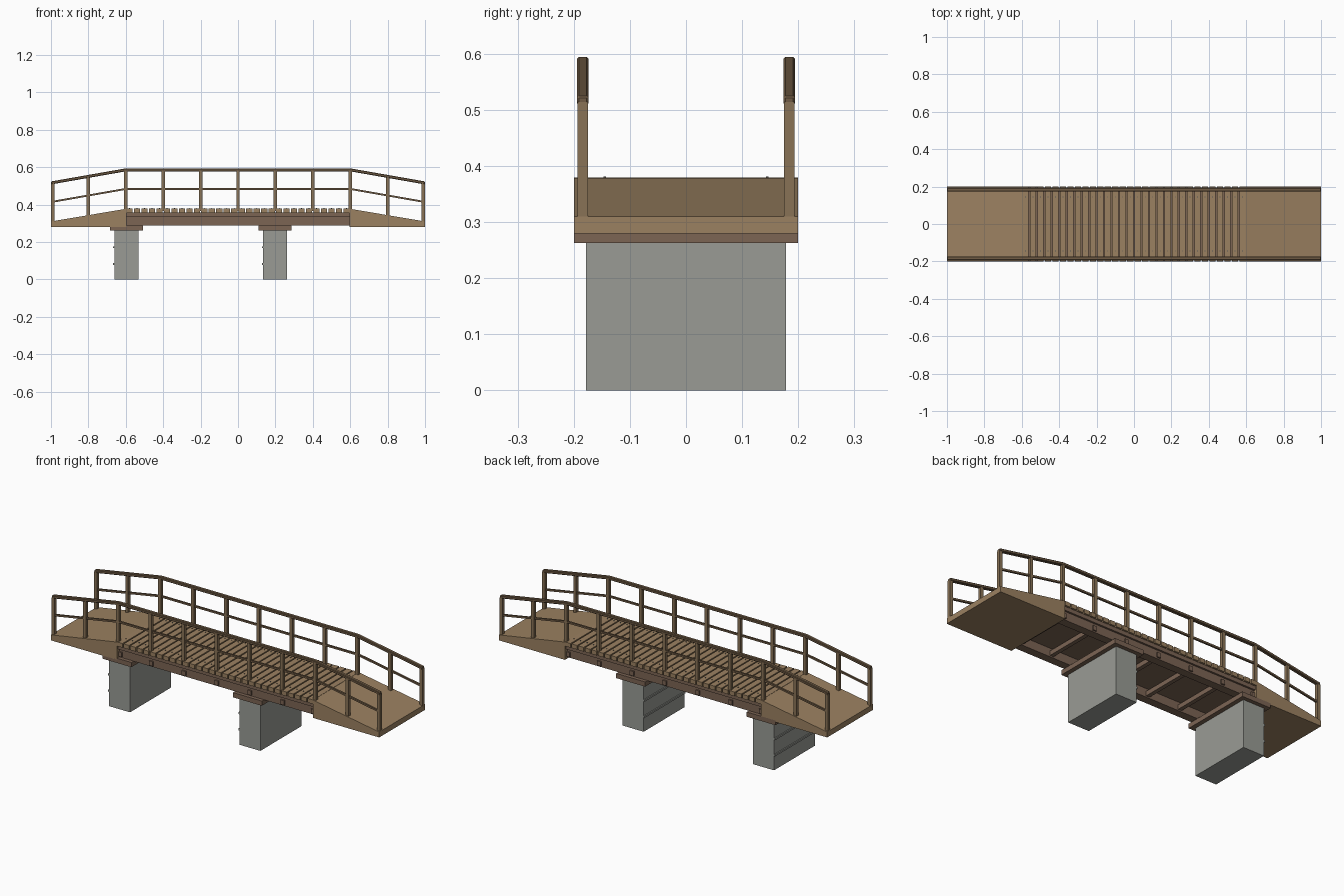
import bpy, bmesh, math
from mathutils import Vector

if "Cube" in bpy.data.objects:
    bpy.data.objects.remove(bpy.data.objects["Cube"])


def material(name, rgb):
    m = bpy.data.materials.new(name)
    m.diffuse_color = (*rgb, 1)
    m.use_nodes = True
    m.node_tree.nodes["Principled BSDF"].inputs["Base Color"].default_value = m.diffuse_color
    return m


WOOD = material("tan wood", (0.33, 0.22, 0.12))
POST = material("post wood", (0.25, 0.17, 0.093))
RAIL = material("dark rail wood", (0.16, 0.105, 0.058))
BEAM = material("brown beam wood", (0.20, 0.128, 0.088))
STONE = material("grey concrete", (0.32, 0.33, 0.30))
STEEL = material("dark steel", (0.10, 0.10, 0.095))


def make(name, bm, mat):
    bmesh.ops.recalc_face_normals(bm, faces=bm.faces)
    me = bpy.data.meshes.new(name)
    bm.to_mesh(me)
    bm.free()
    me.materials.append(mat)
    ob = bpy.data.objects.new(name, me)
    bpy.context.collection.objects.link(ob)
    return ob


def add_box(bm, x0, x1, y0, y1, z0, z1):
    vs = bmesh.ops.create_cube(bm, size=1)["verts"]
    for v in vs:
        v.co = Vector((x1 if v.co.x > 0 else x0,
                       y1 if v.co.y > 0 else y0,
                       z1 if v.co.z > 0 else z0))


def prism(bm, profile, y0, y1):
    """Extrude an x-z outline along y."""
    f = bm.faces.new([bm.verts.new((x, y0, z)) for x, z in profile])
    r = bmesh.ops.extrude_face_region(bm, geom=[f])
    for v in r["geom"]:
        if isinstance(v, bmesh.types.BMVert):
            v.co.y = y1


def rail_drop(x):
    """Fall of the hand rail and ramp beyond the level span."""
    return max(0, abs(x) - 0.6) / 0.4 * 0.07


# Sloped end ramps
for side, label in ((-1, "left"), (1, "right")):
    bm = bmesh.new()
    prism(bm, [(side * 1.0, 0.28), (side * 0.597, 0.28),
               (side * 0.597, 0.378), (side * 1.0, 0.31)], -0.2, 0.2)
    make(label + "_ramp", bm, WOOD)

# Deck planks and their nails
planks, nails = bmesh.new(), bmesh.new()
for i in range(30):
    x = -0.58 + i * 0.04
    add_box(planks, x - 0.0165, x + 0.0165, -0.2, 0.2, 0.356, 0.379)
    for y in (-0.145, 0.145):
        add_box(nails, x - 0.002, x + 0.002, y - 0.002, y + 0.002, 0.375, 0.3815)
make("deck_planks", planks, WOOD)
make("plank_nails", nails, STEEL)

# Board layer below the planks
bm = bmesh.new()
add_box(bm, -0.6, 0.6, -0.19, 0.19, 0.335, 0.357)
make("deck_base", bm, BEAM)

# Lengthwise stringers
bm = bmesh.new()
for s in (-1, 1):
    ys = sorted((s * 0.135, s * 0.18))
    add_box(bm, -0.6, 0.6, *ys, 0.288, 0.336)
make("stringers", bm, BEAM)

# Cross joists poking out past the stringers
bm = bmesh.new()
for i in range(7):
    x = max(-0.588, min(0.588, -0.6 + i * 0.2))
    add_box(bm, x - 0.011, x + 0.011, -0.188, 0.188, 0.295, 0.32)
make("cross_joists", bm, BEAM)

# Piers, caps and the bars on their left faces
piers, caps, bars = bmesh.new(), bmesh.new(), bmesh.new()
for x in (-0.597, 0.197):
    add_box(piers, x - 0.064, x + 0.064, -0.178, 0.178, 0, 0.265)
    add_box(caps, x - 0.088, x + 0.088, -0.2, 0.2, 0.263, 0.289)
    for z in (0.083, 0.172):
        add_box(bars, x - 0.07, x - 0.063, -0.178, 0.178, z - 0.005, z + 0.005)
make("piers", piers, STONE)
make("pier_caps", caps, BEAM)
make("pier_bars", bars, STONE)

# Railings: posts, top rail and mid rail on both sides
posts, top, mid = bmesh.new(), bmesh.new(), bmesh.new()
stations = [-0.999, -0.6, 0.6, 0.999]
for y in (-0.184, 0.184):
    for i in range(11):
        x = max(-0.991, min(0.991, -1 + i * 0.2))
        d = rail_drop(x)
        add_box(posts, x - 0.009, x + 0.009, y - 0.009, y + 0.009,
                0.365 - d, 0.582 - d)
    for bm, z, h, w in ((top, 0.586, 0.008, 0.01), (mid, 0.484, 0.005, 0.005)):
        line = [(x, z - rail_drop(x)) for x in stations]
        outline = [(x, c - h) for x, c in line] + [(x, c + h) for x, c in line[::-1]]
        prism(bm, outline, y - w, y + w)
make("rail_posts", posts, POST)
make("mid_rails", mid, RAIL)
rail = make("top_rails", top, RAIL)
bev = rail.modifiers.new("soft edge", 'BEVEL')
bev.width = 0.003
bev.segments = 1
